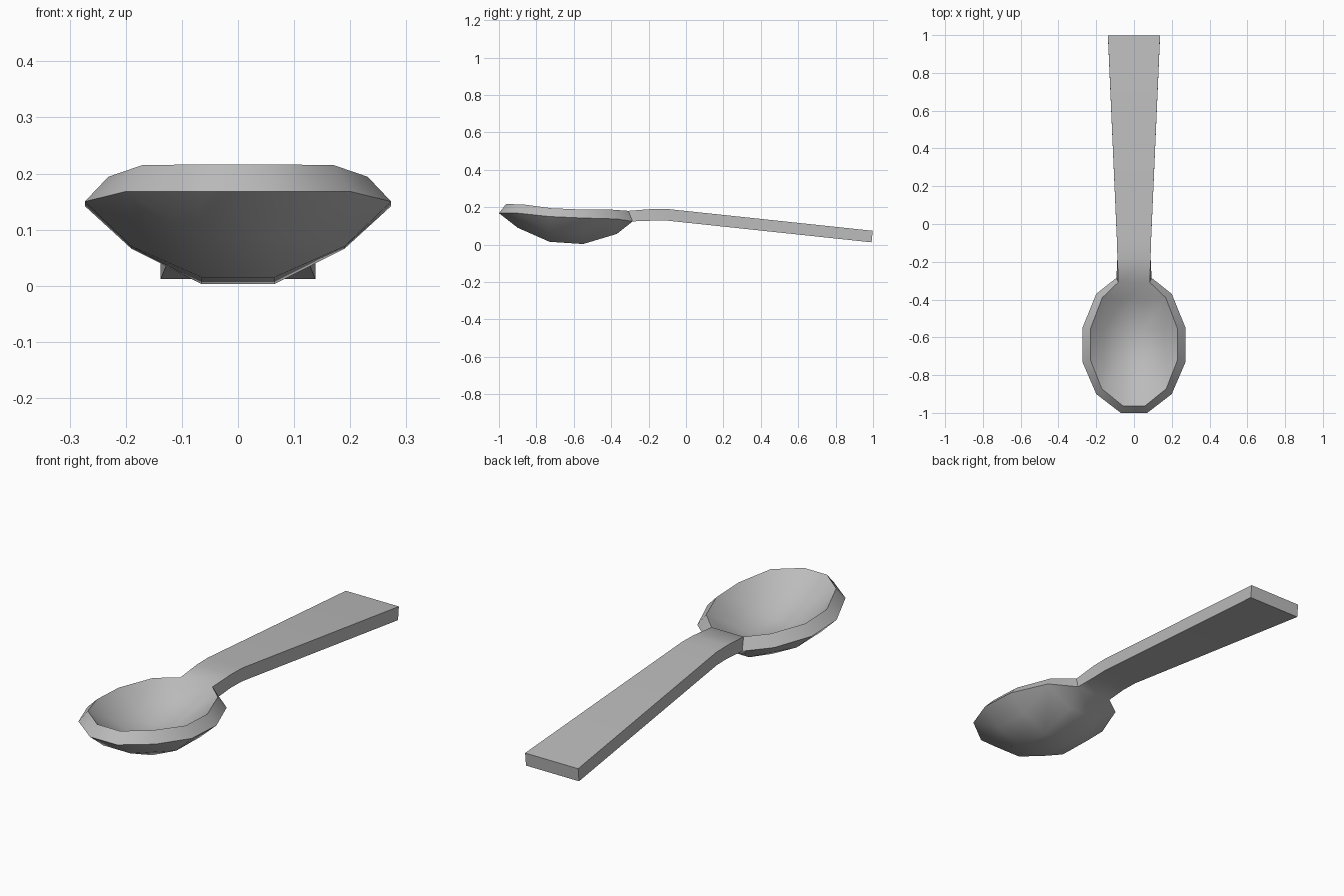
import bpy, bmesh, math

cube = bpy.data.objects.get("Cube")
if cube:
    bpy.data.objects.remove(cube, do_unlink=True)

# Single grey material
grey = bpy.data.materials.new("grey metal")
grey.use_nodes = True
colour = (0.5, 0.5, 0.5, 1)
grey.diffuse_color = colour
grey.node_tree.nodes["Principled BSDF"].inputs["Base Color"].default_value = colour

# Underside cross-sections from tip to handle end:
# y, then half-section (x, z) points from the rim inwards
sections = [
    (-1.0, [(0.07, 0.168)]),
    (-0.90, [(0.20, 0.168), (0.07, 0.09)]),
    (-0.73, [(0.273, 0.15), (0.19, 0.07), (0.065, 0.015)]),
    (-0.55, [(0.273, 0.142), (0.19, 0.066), (0.065, 0.003)]),
    (-0.37, [(0.20, 0.137), (0.07, 0.057)]),
    (-0.285, [(0.093, 0.124)]),
    (-0.18, [(0.088, 0.128)]),
    (-0.10, [(0.09, 0.128)]),
    (0.992, [(0.138, 0.012)]),
]

# Skin the sections as a sheet, widening each one to six columns
bm = bmesh.new()
rows = []
for y, half in sections:
    half = [half[0]] * (3 - len(half)) + half
    points = [(-x, y, z) for x, z in half] + [(x, y, z) for x, z in reversed(half)]
    rows.append([bm.verts.new(p) for p in points])
for a, b in zip(rows, rows[1:]):
    for i in range(len(a) - 1):
        bm.faces.new((a[i], a[i + 1], b[i + 1], b[i]))
bmesh.ops.remove_doubles(bm, verts=bm.verts, dist=0.0005)
bmesh.ops.dissolve_degenerate(bm, edges=bm.edges, dist=0.0005)
for f in bm.faces:
    f.normal_update()
    if f.normal.z < 0:
        f.normal_flip()
mesh = bpy.data.meshes.new("spoon")
bm.to_mesh(mesh)
bm.free()
mesh.materials.append(grey)

spoon = bpy.data.objects.new("spoon", mesh)
bpy.context.collection.objects.link(spoon)

# Thicken upwards into a solid
bpy.context.view_layer.objects.active = spoon
spoon.select_set(True)
solid = spoon.modifiers.new("thickness", "SOLIDIFY")
solid.thickness = 0.062
solid.offset = 1
bpy.ops.object.modifier_apply(modifier=solid.name)
bpy.ops.object.shade_smooth_by_angle(angle=math.radians(45))
